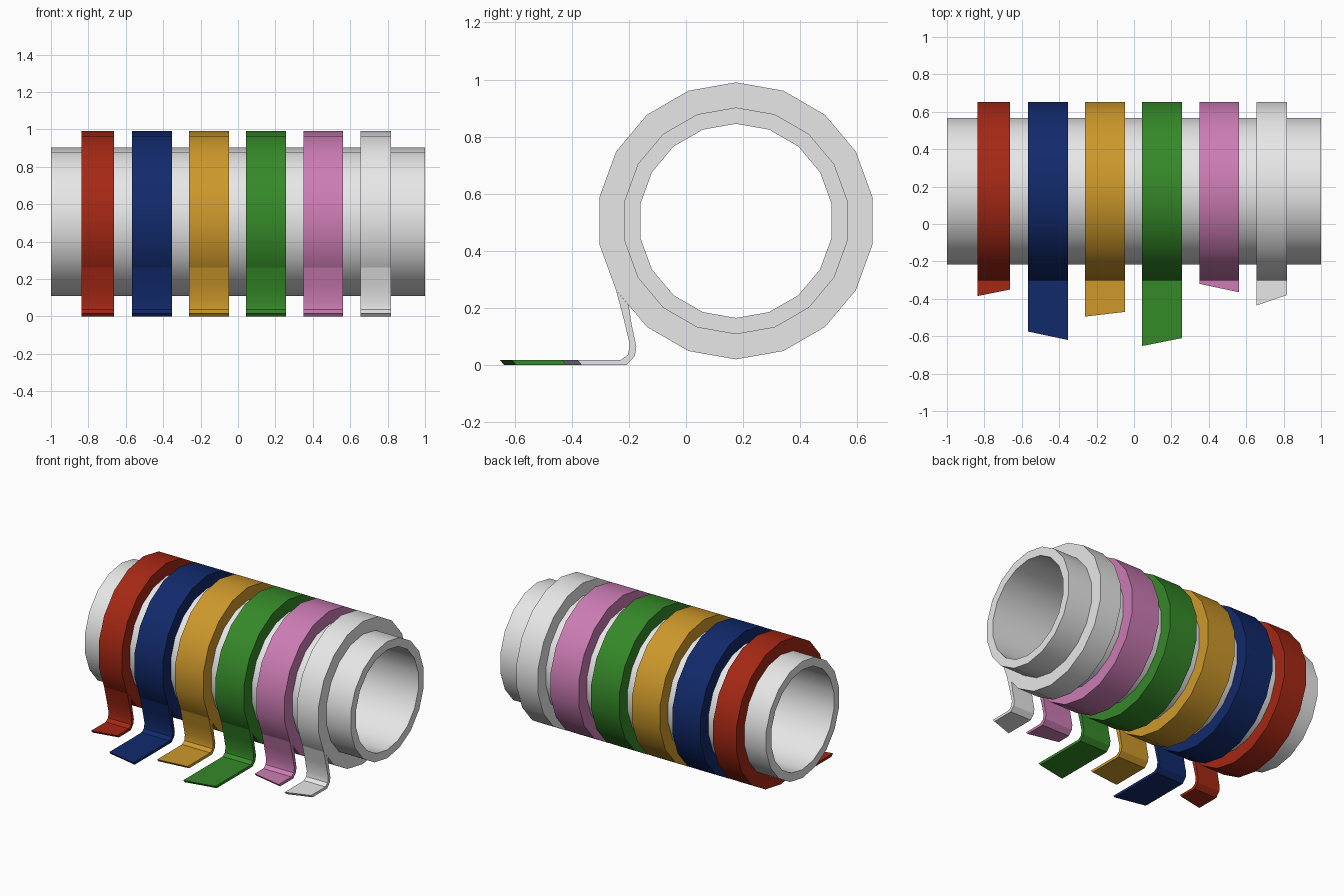
import bpy, bmesh, math

if "Cube" in bpy.data.objects:
    bpy.data.objects.remove(bpy.data.objects["Cube"])

CY, CZ, SIDES = 0.175, 0.505, 18


def material(name, rgb):
    m = bpy.data.materials.new(name)
    m.diffuse_color = (*rgb, 1)
    m.use_nodes = True
    m.node_tree.nodes["Principled BSDF"].inputs["Base Color"].default_value = m.diffuse_color
    return m


def add_ring(bm, x0, x1, r_in, r_out):
    """Hollow 18-sided ring along x with a corner at the top."""
    loops = []
    for x, r in ((x0, r_out), (x1, r_out), (x1, r_in), (x0, r_in)):
        loops.append([bm.verts.new((x, CY + r * math.sin(math.tau * i / SIDES),
                                    CZ + r * math.cos(math.tau * i / SIDES)))
                      for i in range(SIDES)])
    for k in range(4):
        a, b = loops[k], loops[(k + 1) % 4]
        for i in range(SIDES):
            j = (i + 1) % SIDES
            bm.faces.new((a[i], a[j], b[j], b[i]))


def add_tail(bm, x0, x1, end0, end1):
    """Loose strip leaving the roll, bending onto the ground, cut at a slant."""
    front = [(-0.245, 0.2625), (-0.219, 0.165), (-0.197, 0.072), (-0.203, 0.036), (-0.228, 0.018)]
    back = [(-0.201, 0.209), (-0.19, 0.14), (-0.174, 0.064), (-0.179, 0.032), (-0.208, 0.0)]
    rows = []
    for x, end in ((x0, end0), (x1, end1)):
        f = [bm.verts.new((x, y, z)) for y, z in front + [(end, 0.018)]]
        b = [bm.verts.new((x, y, z)) for y, z in back + [(end + 0.015, 0.0)]]
        rows.append((f, b))
    (f0, b0), (f1, b1) = rows
    for i in range(len(f0) - 1):
        bm.faces.new((f0[i], f0[i + 1], f1[i + 1], f1[i]))
        bm.faces.new((b0[i], b1[i], b1[i + 1], b0[i + 1]))
        bm.faces.new((f0[i], b0[i], b0[i + 1], f0[i + 1]))
        bm.faces.new((f1[i], f1[i + 1], b1[i + 1], b1[i]))
    bm.faces.new((f0[-1], b0[-1], b1[-1], f1[-1]))
    bm.faces.new((f0[0], f1[0], b1[0], b0[0]))


def finish(bm, name, mat):
    bmesh.ops.recalc_face_normals(bm, faces=bm.faces[:])
    me = bpy.data.meshes.new(name)
    bm.to_mesh(me)
    bm.free()
    me.materials.append(mat)
    ob = bpy.data.objects.new(name, me)
    bpy.context.collection.objects.link(ob)
    bpy.ops.object.select_all(action='DESELECT')
    ob.select_set(True)
    bpy.context.view_layer.objects.active = ob
    bpy.ops.object.shade_smooth_by_angle(angle=math.radians(30))


white = material("white", (0.8, 0.8, 0.8))

# Central tube
bm = bmesh.new()
add_ring(bm, -1, 1, 0.34, 0.397)
finish(bm, "tube", white)

# Rolls of tape: name, material, x range, tail end y at left and right
tapes = [
    ("red_tape", material("red", (0.376, 0.021, 0.007)), -0.836, -0.662, -0.385, -0.35),
    ("blue_tape", material("navy blue", (0.006, 0.023, 0.15)), -0.566, -0.354, -0.575, -0.62),
    ("gold_tape", material("gold", (0.61, 0.314, 0.024)), -0.262, -0.049, -0.495, -0.47),
    ("green_tape", material("green", (0.036, 0.25, 0.022)), 0.044, 0.257, -0.652, -0.61),
    ("pink_tape", material("pink", (0.604, 0.202, 0.456)), 0.35, 0.562, -0.32, -0.365),
    ("white_tape", white, 0.656, 0.817, -0.435, -0.38),
]
for name, mat, x0, x1, e0, e1 in tapes:
    bm = bmesh.new()
    add_ring(bm, x0, x1, 0.397, 0.485)
    add_tail(bm, x0, x1, e0, e1)
    finish(bm, name, mat)
